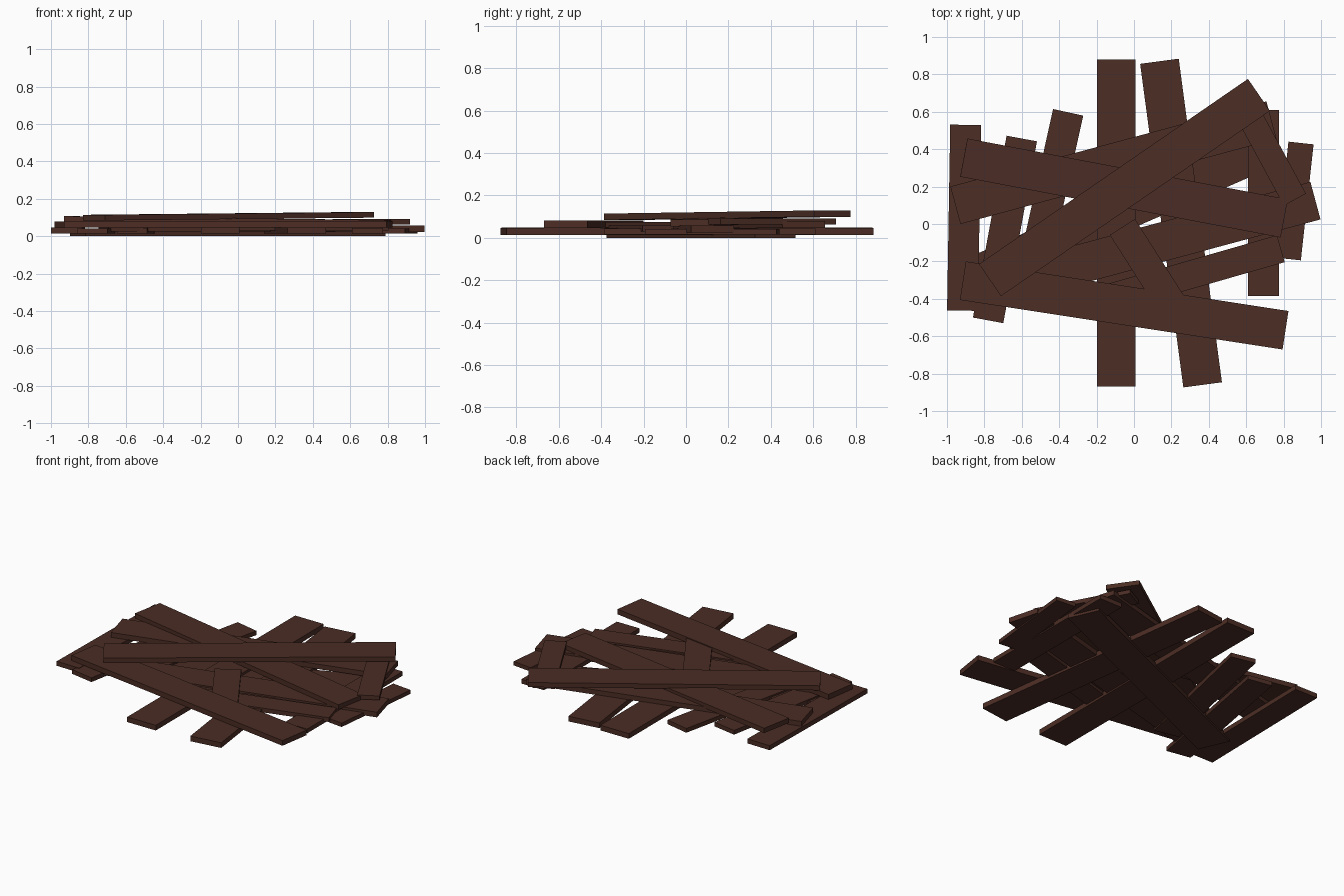
import bpy
from mathutils import Vector, Matrix

# Single dark wood colour
wood = bpy.data.materials.new("dark_brown_wood")
wood.diffuse_color = (0.072, 0.026, 0.018, 1)


def plank(name, a, b, width, thick):
    """Box board running between the end centres a and b (x, y, z of the middle)."""
    a, b = Vector(a), Vector(b)
    along = (b - a).normalized()
    side = Vector((0, 0, 1)).cross(along).normalized()
    up = along.cross(side)
    rot = Matrix((along, side, up)).transposed().to_4x4()
    bpy.ops.mesh.primitive_cube_add(size=1)
    ob = bpy.context.object
    ob.name = name
    size = Matrix.Diagonal((*((b - a).length, width, thick), 1))
    ob.matrix_world = Matrix.Translation((a + b) / 2) @ rot @ size
    ob.data.materials.append(wood)


LONG, MID, SHORT = 0.208, 0.165, 0.135   # board widths

# Lowest board, lying slantwise on the ground
plank("ground_plank", (-0.857, -0.28, 0.016), (0.747, 0.42, 0.016), LONG, 0.032)

# Bottom layer, running front to back
plank("base_long_plank_1", (-0.095, -0.87, 0.031), (-0.095, 0.88, 0.031), LONG, 0.034)
plank("base_long_plank_2", (0.367, -0.86, 0.030), (0.136, 0.87, 0.030), LONG, 0.034)
plank("base_plank_1", (-0.917, -0.463, 0.030), (-0.900, 0.53, 0.030), MID, 0.030)
plank("base_plank_2", (-0.78, -0.515, 0.028), (-0.60, 0.457, 0.028), MID, 0.028)
plank("base_plank_3", (-0.567, -0.375, 0.029), (-0.352, 0.597, 0.029), MID, 0.028)
plank("base_plank_4", (0.692, -0.385, 0.029), (0.692, 0.61, 0.029), MID, 0.028)
plank("base_short_plank", (0.825, -0.187, 0.028), (0.893, 0.433, 0.028), SHORT, 0.026)

# Middle layer, running left to right
plank("middle_plank_1", (-0.72, -0.33, 0.042), (0.97, 0.125, 0.040), LONG, 0.034)
plank("middle_plank_2", (-0.955, 0.10, 0.062), (0.735, 0.555, 0.062), LONG, 0.032)
plank("middle_plank_3", (-0.175, -0.408, 0.043), (0.785, -0.132, 0.043), 0.15, 0.028)
plank("middle_short_plank", (-0.062, -0.016, 0.062), (0.27, -0.537, 0.062), 0.16, 0.026)
plank("front_plank", (-0.915, -0.303, 0.064), (0.81, -0.568, 0.064), LONG, 0.034)

# Upper layer
plank("upper_plank", (-0.91, 0.355, 0.091), (0.803, 0.03, 0.070), LONG, 0.032)
plank("upper_short_plank", (0.565, 0.675, 0.077), (0.86, 0.13, 0.077), SHORT, 0.027)
plank("top_plank", (-0.77, -0.30, 0.099), (0.668, 0.69, 0.114), LONG, 0.030)
